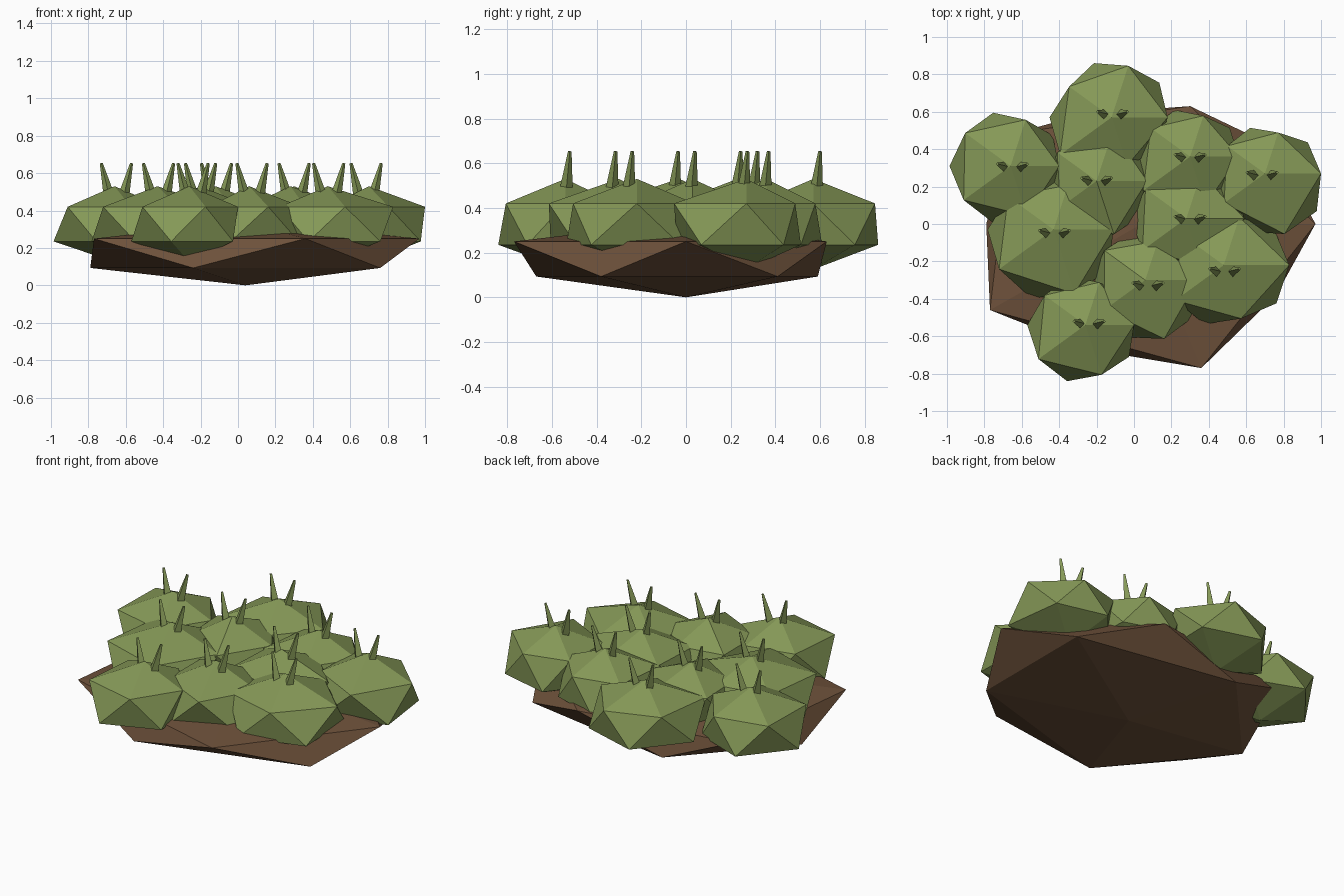
import bpy, bmesh, math
from mathutils import Vector

if "Cube" in bpy.data.objects:
    bpy.data.objects.remove(bpy.data.objects["Cube"])


def material(name, rgb):
    m = bpy.data.materials.new(name)
    m.diffuse_color = (*rgb, 1)
    m.use_nodes = True
    m.node_tree.nodes["Principled BSDF"].inputs["Base Color"].default_value = m.diffuse_color
    return m


GREEN = material("leaf green", (0.235, 0.315, 0.095))
BROWN = material("soil brown", (0.155, 0.083, 0.043))


def finish(bm, name, mat):
    bmesh.ops.recalc_face_normals(bm, faces=bm.faces)
    me = bpy.data.meshes.new(name)
    bm.to_mesh(me)
    bm.free()
    me.materials.append(mat)
    ob = bpy.data.objects.new(name, me)
    bpy.context.collection.objects.link(ob)
    return ob


def lump(name, centre, heights, upper, lower, mat):
    """Irregular 20-sided lump: a tip, two staggered five-point rings, a base point."""
    z0, z1, z2, z3 = heights
    bm = bmesh.new()
    bottom = bm.verts.new((*centre, z0))
    top = bm.verts.new((*centre, z3))
    lo = [bm.verts.new((x, y, z1)) for x, y in lower]
    up = [bm.verts.new((x, y, z2)) for x, y in upper]
    for i in range(5):
        j = (i + 1) % 5
        bm.faces.new((top, up[i], up[j]))
        bm.faces.new((up[i], lo[i], up[j]))
        bm.faces.new((lo[i], lo[j], up[j]))
        bm.faces.new((bottom, lo[j], lo[i]))
    return finish(bm, name, mat)


def ring(cx, cy, radii, start):
    return [(cx + r * math.cos(math.radians(start + 72 * i)),
             cy + r * math.sin(math.radians(start + 72 * i)))
            for i, r in enumerate(radii)]


def spike(name, a, b, r1, r2, sides=4):
    a, b = Vector(a), Vector(b)
    bm = bmesh.new()
    bmesh.ops.create_cone(bm, cap_ends=True, segments=sides, radius1=r1,
                          radius2=r2, depth=(b - a).length)
    rot = Vector((0, 0, 1)).rotation_difference(b - a)
    for v in bm.verts:
        v.co = rot @ v.co + (a + b) / 2
    finish(bm, name, GREEN)


# Soil mound
lump("soil_mound", (0.04, 0.0), (0.0, 0.093, 0.25, 0.34),
     [(0.97, 0.0), (0.30, 0.63), (-0.66, 0.48), (-0.77, -0.46), (0.36, -0.77)],
     [(0.76, 0.41), (-0.25, 0.59), (-0.79, 0.0), (-0.24, -0.67), (0.76, -0.38)],
     BROWN)

# Plant clumps: centre x, y, spike pair x, y, then upper ring radii every 72 degrees
CLUMPS = [
    (-0.12, 0.57, -0.115, 0.59, .30, .29, .28, .34, .27),
    (-0.66, 0.31, -0.65, 0.31, .26, .26, .30, .31, .28),
    (-0.20, 0.23, -0.20, 0.235, .27, .28, .26, .24, .30),
    (0.30, 0.36, 0.30, 0.36, .26, .23, .26, .31, .27),
    (0.70, 0.27, 0.685, 0.265, .30, .23, .25, .27, .34),
    (0.28, 0.03, 0.30, 0.03, .31, .25, .27, .29, .26),
    (-0.43, -0.03, -0.425, -0.045, .32, .25, .30, .36, .36),
    (0.48, -0.22, 0.485, -0.25, .35, .27, .28, .32, .30),
    (0.06, -0.30, 0.075, -0.325, .28, .22, .27, .27, .33),
    (-0.26, -0.54, -0.24, -0.53, .26, .24, .27, .31, .28),
]
for n, (cx, cy, sx, sy, *radii) in enumerate(CLUMPS, 1):
    low = [1.07 * (radii[i] + radii[(i + 1) % 5]) / 2 for i in range(5)]
    lump(f"plant_clump_{n}", (cx, cy), (0.125, 0.235, 0.42, 0.53),
         ring(cx, cy, radii, 0), ring(cx, cy, low, 36), GREEN)
    # Paired spikes leaning apart
    for side, label in ((-1, "left"), (1, "right")):
        spike(f"spike_{n}_{label}", (sx + side * 0.025, sy - 0.012, 0.42),
              (sx + side * 0.081, sy + 0.01, 0.653), 0.037, 0.008)
